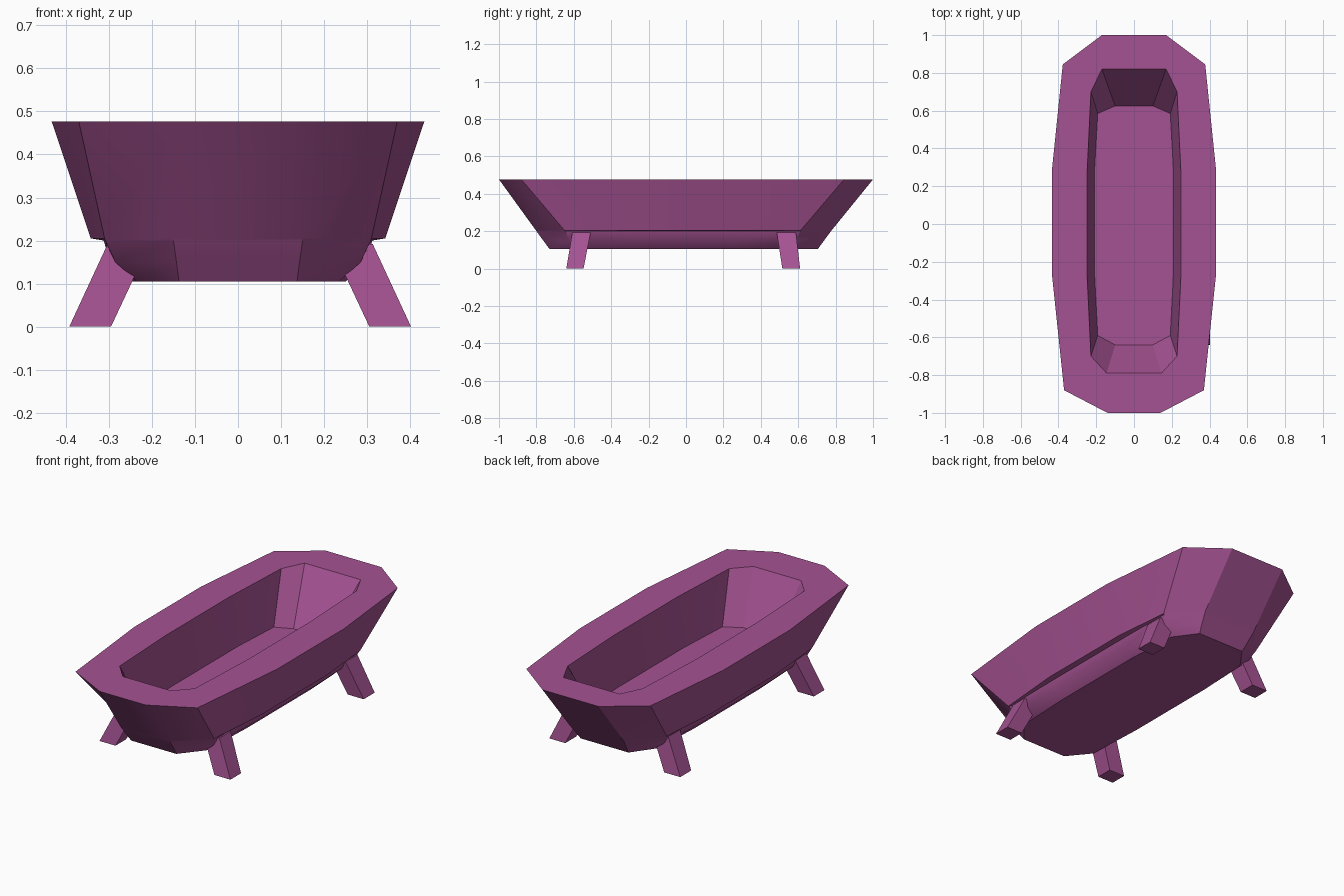
import bpy, bmesh, math

cube = bpy.data.objects.get("Cube")
if cube:
    bpy.data.objects.remove(cube, do_unlink=True)

enamel = bpy.data.materials.new("plum_enamel")
enamel.use_nodes = True
colour = (0.376, 0.085, 0.287, 1)
enamel.diffuse_color = colour
enamel.node_tree.nodes["Principled BSDF"].inputs["Base Color"].default_value = colour


def finish(bm, name):
    """Turn a bmesh into a named, coloured object."""
    bmesh.ops.remove_doubles(bm, verts=bm.verts, dist=0.0005)
    bmesh.ops.recalc_face_normals(bm, faces=bm.faces)
    mesh = bpy.data.meshes.new(name)
    bm.to_mesh(mesh)
    bm.free()
    mesh.materials.append(enamel)
    obj = bpy.data.objects.new(name, mesh)
    bpy.context.collection.objects.link(obj)
    return obj


def loft(name, rings):
    """Skin a stack of closed rings and cap both ends."""
    bm = bmesh.new()
    loops = [[bm.verts.new(p) for p in ring] for ring in rings]
    for low, high in zip(loops, loops[1:]):
        n = len(low)
        for i in range(n):
            j = (i + 1) % n
            bm.faces.new((low[i], low[j], high[j], high[i]))
    bm.faces.new(loops[0][::-1])
    bm.faces.new(loops[-1])
    return finish(bm, name)


def tub_ring(z, half):
    """Mirror the left half outline, listed front to back, across x."""
    return [(x, y, z) for x, y in half] + [(-x, y, z) for x, y in reversed(half)]


# Tub: underside, belly, ledge, rim, then down the inside to the floor
tub = loft("bathtub", [
    tub_ring(0.105, [(.137, -.73), (.235, -.61), (.25, -.28), (.25, .28), (.235, .58), (.145, .705)]),
    tub_ring(0.15, [(.143, -.763), (.285, -.625), (.297, -.28), (.297, .28), (.285, .59), (.155, .738)]),
    tub_ring(0.2, [(.15, -.8), (.308, -.645), (.312, -.28), (.312, .28), (.308, .61), (.165, .775)]),
    tub_ring(0.205, [(.15, -.803), (.31, -.65), (.342, -.28), (.342, .28), (.312, .613), (.165, .779)]),
    tub_ring(0.477, [(.14, -1), (.37, -.88), (.433, -.28), (.433, .3), (.377, .845), (.17, 1)]),
    tub_ring(0.477, [(.145, -.79), (.228, -.7), (.248, -.28), (.248, .28), (.228, .7), (.17, .82)]),
    tub_ring(0.21, [(.1, -.64), (.192, -.59), (.208, -.28), (.208, .3), (.192, .585), (.1, .625)]),
])
bpy.ops.object.select_all(action="DESELECT")
bpy.context.view_layer.objects.active = tub
tub.select_set(True)
bpy.ops.object.shade_smooth_by_angle(angle=math.radians(31))


def leg_ring(side, x0, x1, y0, y1, z):
    shift = 0.005
    return [(side * x + shift, y, z) for x, y in ((x0, y0), (x1, y0), (x1, y1), (x0, y1))]


# Four splayed legs, leaning in under the tub and slightly backward or inward
leg_spans = {"front": ((-.64, -.548), (-.608, -.51)), "back": ((.515, .61), (.485, .588))}
for end, (foot, top) in leg_spans.items():
    for label, side in (("left", 1), ("right", -1)):
        loft(f"{end}_{label}_leg", [
            leg_ring(side, .3, .397, *foot, 0),
            leg_ring(side, .21, .308, *top, .192),
        ])
